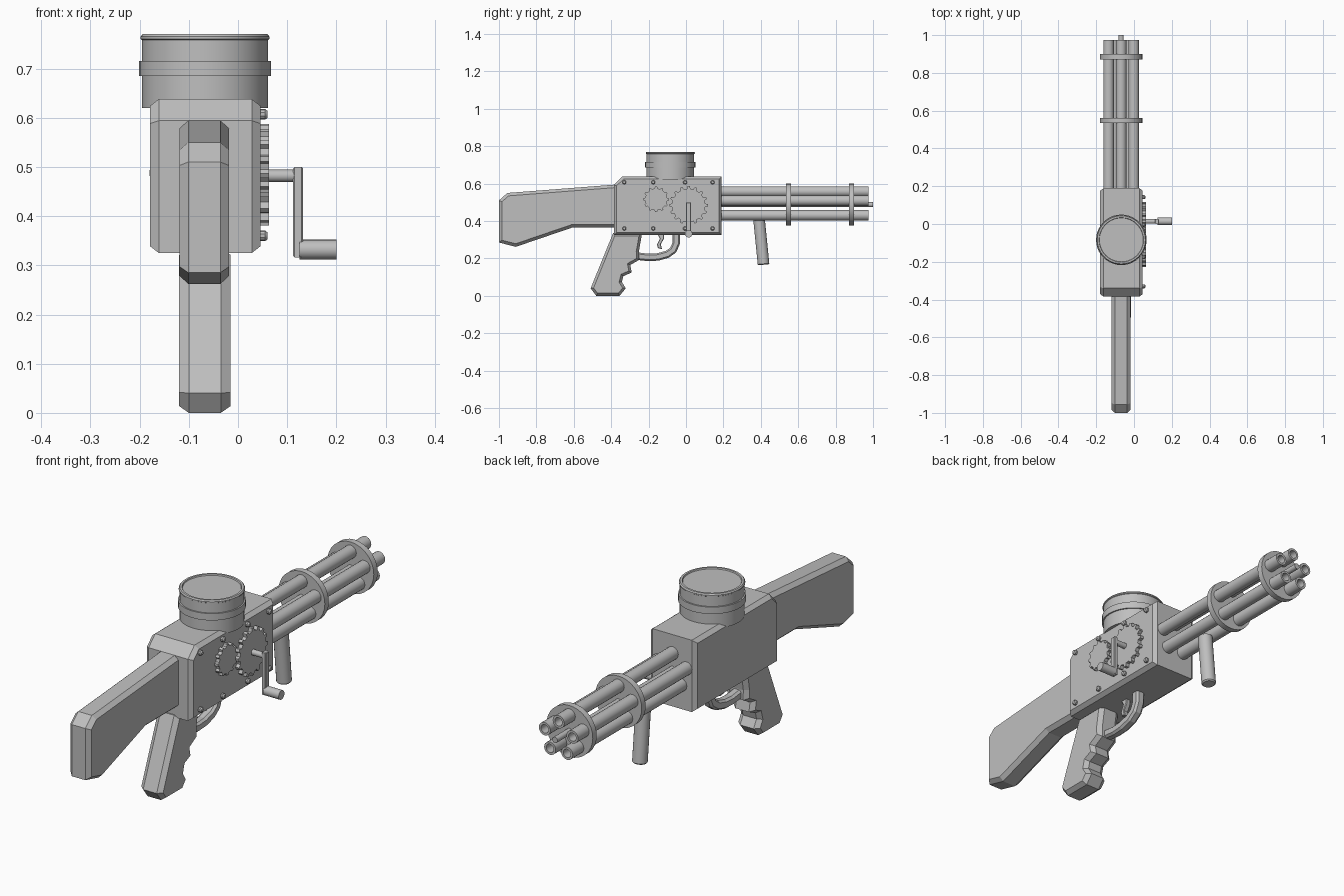
import bpy, bmesh, math
from mathutils import Vector

if "Cube" in bpy.data.objects:
    bpy.data.objects.remove(bpy.data.objects["Cube"])

CX = -0.068          # centre plane of the main assembly
AXIS_Z = 0.4875      # height of the barrel axis

steel = bpy.data.materials.new("steel_grey")
steel.diffuse_color = (0.52, 0.52, 0.52, 1)
steel.use_nodes = True
steel.node_tree.nodes["Principled BSDF"].inputs["Base Color"].default_value = steel.diffuse_color


def finish(name, bm, smooth=False):
    bmesh.ops.recalc_face_normals(bm, faces=bm.faces)
    me = bpy.data.meshes.new(name)
    bm.to_mesh(me)
    bm.free()
    me.materials.append(steel)
    ob = bpy.data.objects.new(name, me)
    bpy.context.collection.objects.link(ob)
    if smooth:
        bpy.ops.object.select_all(action='DESELECT')
        bpy.context.view_layer.objects.active = ob
        ob.select_set(True)
        bpy.ops.object.shade_smooth_by_angle(angle=math.radians(35))
    return ob


def inset_outline(pts, d):
    """Move every edge of a closed outline inward by d."""
    area = sum(a[0] * b[1] - b[0] * a[1] for a, b in zip(pts, pts[1:] + pts[:1]))
    s = 1 if area > 0 else -1
    out = []
    for i, p in enumerate(pts):
        p = Vector(p)
        e1 = (p - Vector(pts[i - 1])).normalized()
        e2 = (Vector(pts[(i + 1) % len(pts)]) - p).normalized()
        n1, n2 = Vector((-e1.y, e1.x)) * s, Vector((-e2.y, e2.x)) * s
        out.append(p + (n1 + n2) * (d / (1 + n1.dot(n2))))
    return out


def slab(name, pts, x0, x1, bevel=0.0, inset=None):
    """Side outline (y, z) given thickness along x, with chamfered rims."""
    inset = bevel if inset is None else inset
    bm = bmesh.new()
    small = inset_outline(pts, inset)
    if bevel:
        layers = [(x0, small), (x0 + bevel, pts), (x1 - bevel, pts), (x1, small)]
    else:
        layers = [(x0, pts), (x1, pts)]
    rings = [[bm.verts.new((x, p[0], p[1])) for p in o] for x, o in layers]
    n = len(pts)
    for a, b in zip(rings, rings[1:]):
        for i in range(n):
            j = (i + 1) % n
            bm.faces.new((a[i], a[j], b[j], b[i]))
    bm.faces.new(rings[0])
    bm.faces.new(rings[-1])
    return finish(name, bm)


def lathe(name, profile, origin, axis, sides=24):
    """Turn (radius, distance) points around an axis; radius 0 closes an end."""
    bm = bmesh.new()
    rot = Vector((0, 0, 1)).rotation_difference(Vector(axis).normalized())
    origin = Vector(origin)
    rings = []
    for r, h in profile:
        count = sides if r > 0 else 1
        rings.append([bm.verts.new(origin + rot @ Vector((
            r * math.cos(2 * math.pi * k / sides),
            r * math.sin(2 * math.pi * k / sides), h))) for k in range(count)])
    for a, b in zip(rings, rings[1:]):
        for k in range(sides):
            m = (k + 1) % sides
            if len(a) == 1:
                bm.faces.new((a[0], b[k], b[m]))
            elif len(b) == 1:
                bm.faces.new((a[k], a[m], b[0]))
            else:
                bm.faces.new((a[k], a[m], b[m], b[k]))
    return finish(name, bm, True)


def rod(name, start, end, r, sides=24):
    d = Vector(end) - Vector(start)
    return lathe(name, [(0, 0), (r, 0), (r, d.length), (0, d.length)], start, d, sides)


def gear(name, y, z, r, teeth):
    pts = []
    for t in range(teeth):
        for frac, rad in ((-0.28, r * 0.86), (-0.15, r), (0.15, r), (0.28, r * 0.86)):
            a = 2 * math.pi * (t + frac) / teeth
            pts.append((y + rad * math.cos(a), z + rad * math.sin(a)))
    return slab(name, pts, 0.04, 0.063)


# Receiver, stock and grip
slab("receiver", [(-0.385, 0.325), (0.19, 0.325), (0.19, 0.638), (-0.34, 0.638),
                  (-0.385, 0.594)], -0.179, 0.046, 0.018, 0.014)
slab("stock", [(-1.0, 0.285), (-0.91, 0.262), (-0.605, 0.366), (-0.36, 0.366),
               (-0.36, 0.596), (-0.955, 0.55), (-1.0, 0.51)], -0.119, -0.018, 0.018, 0.016)
slab("grip", [(-0.48, 0), (-0.355, 0), (-0.322, 0.04), (-0.343, 0.075), (-0.335, 0.105),
              (-0.29, 0.125), (-0.298, 0.165), (-0.25, 0.192), (-0.252, 0.235),
              (-0.235, 0.335), (-0.39, 0.335), (-0.51, 0.04)], -0.12, -0.015, 0.02, 0.014)

# Trigger and its guard
slab("trigger", [(-0.155, 0.335), (-0.118, 0.335), (-0.118, 0.305), (-0.135, 0.275),
                 (-0.128, 0.25), (-0.15, 0.255), (-0.155, 0.275), (-0.14, 0.305)],
     CX - 0.012, CX + 0.012, 0.003)
path = [(-0.26, 0.212), (-0.20, 0.205), (-0.15, 0.208), (-0.10, 0.222),
        (-0.068, 0.245), (-0.053, 0.28), (-0.052, 0.335)]
outer, inner = [], []
for i, p in enumerate(path):
    t = Vector(path[min(i + 1, len(path) - 1)]) - Vector(path[max(i - 1, 0)])
    n = Vector((-t.y, t.x)).normalized() * 0.02
    outer.append(tuple(Vector(p) - n))
    inner.append(tuple(Vector(p) + n))
slab("trigger_guard", outer + inner[::-1], CX - 0.022, CX + 0.022, 0.01, 0.008)

# Drum magazine with band and raised lip
lathe("drum", [(0, 0.62), (0.128, 0.62), (0.128, 0.685), (0.134, 0.685), (0.134, 0.715),
               (0.128, 0.715), (0.128, 0.758), (0.131, 0.76), (0.131, 0.765), (0.127, 0.77),
               (0.118, 0.77), (0.116, 0.765), (0, 0.765)], (CX + 0.001, -0.084, 0), (0, 0, 1), 40)

# Barrel cluster: five open tubes around a spindle, held by two discs
for k in range(5):
    a = math.radians(90 + 72 * k)
    lathe(f"barrel_{k + 1}", [(0, 0), (0.028, 0), (0.028, 0.795), (0.018, 0.795),
                              (0.018, 0.70), (0, 0.70)],
          (CX + 0.07 * math.cos(a), 0.18, AXIS_Z + 0.07 * math.sin(a)), (0, 1, 0), 20)
rod("spindle", (CX, 0.18, AXIS_Z), (CX, 1.0, AXIS_Z), 0.013, 16)
for label, y in (("middle", 0.535), ("muzzle", 0.872)):
    rod(f"{label}_disc", (CX, y, AXIS_Z), (CX, y + 0.027, AXIS_Z), 0.112, 32)

# Forward handle hanging from the barrels
lathe("fore_handle", [(0, 0), (0.031, 0), (0.031, 0.235), (0.026, 0.24), (0, 0.24)],
      (CX, 0.391, 0.405), (0, 0.024, -0.24), 20)

# Gears, bolts and hand crank on the right side
GY, GZ = 0.014, 0.484
gear("large_gear", GY, GZ, 0.103, 16)
gear("small_gear", -0.16, 0.516, 0.068, 12)
for i, y in enumerate((-0.33, -0.175, -0.005, 0.142)):
    for label, z in (("top", 0.607), ("bottom", 0.36)):
        lathe(f"{label}_bolt_{i + 1}", [(0, 0), (0.011, 0), (0.011, 0.015), (0.007, 0.02), (0, 0.02)],
              (0.04, y, z), (1, 0, 0), 10)
rod("crank_shaft", (0.05, GY, 0.482), (0.12, GY, 0.482), 0.0125, 16)
slab("crank_arm", [(GY - 0.013, 0.316), (GY + 0.013, 0.316), (GY + 0.013, 0.5),
                   (GY - 0.013, 0.5)], 0.112, 0.132, 0.003)
rod("crank_handle", (0.125, GY, 0.332), (0.2, GY, 0.332), 0.02, 20)
